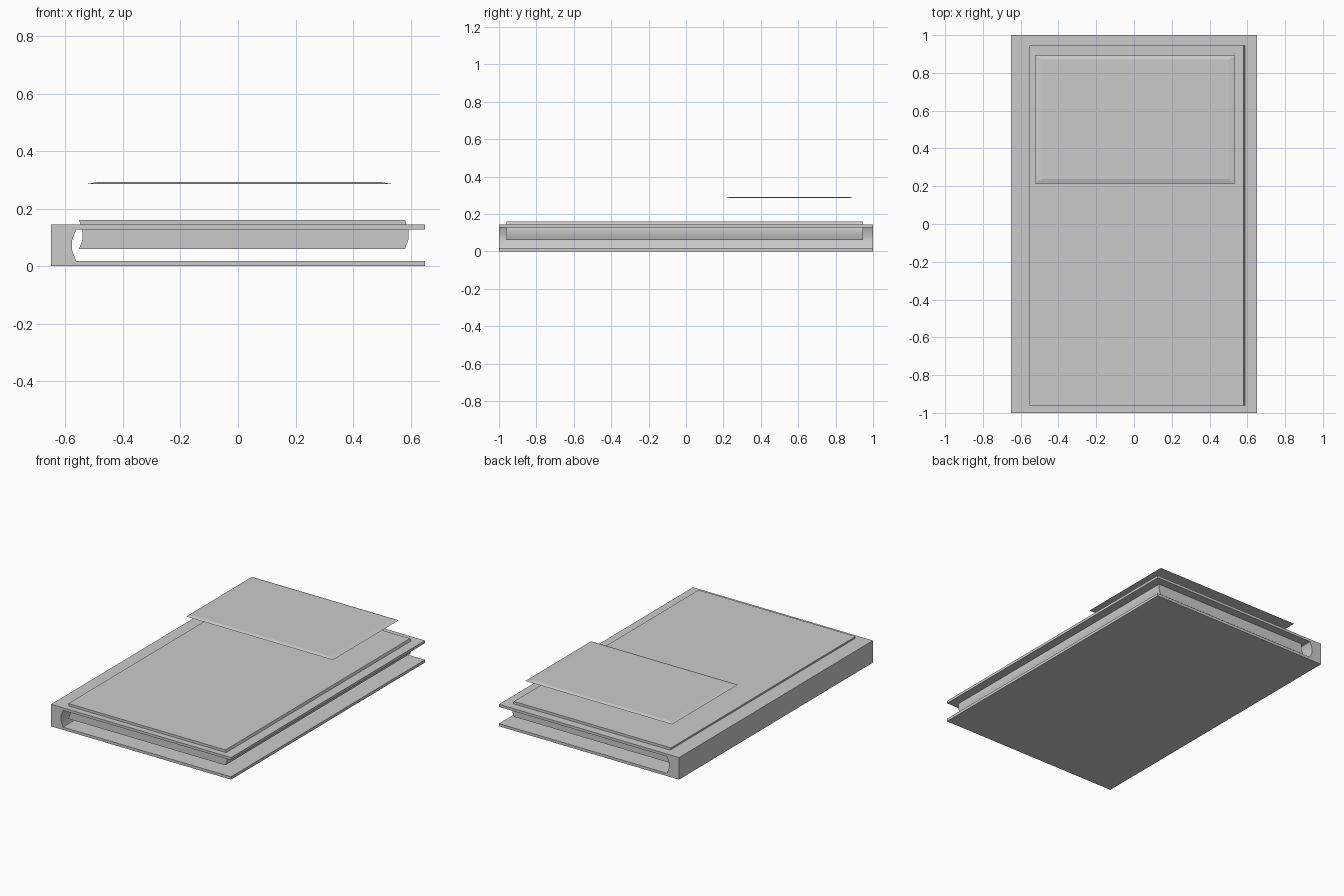
import bpy, bmesh, math

if "Cube" in bpy.data.objects:
    bpy.data.objects.remove(bpy.data.objects["Cube"])


def finish(name, bm, smooth=False):
    bmesh.ops.recalc_face_normals(bm, faces=bm.faces)
    mesh = bpy.data.meshes.new(name)
    bm.to_mesh(mesh)
    bm.free()
    ob = bpy.data.objects.new(name, mesh)
    bpy.context.collection.objects.link(ob)
    if smooth:
        bpy.ops.object.select_all(action='DESELECT')
        ob.select_set(True)
        bpy.context.view_layer.objects.active = ob
        bpy.ops.object.shade_smooth_by_angle(angle=math.radians(35))
    return ob


def extrude_profile(name, pts, y0, y1):
    """Closed (x, z) profile swept along y."""
    bm = bmesh.new()
    face = bm.faces.new([bm.verts.new((x, y0, z)) for x, z in pts])
    ext = bmesh.ops.extrude_face_region(bm, geom=[face])
    moved = [v for v in ext['geom'] if isinstance(v, bmesh.types.BMVert)]
    bmesh.ops.translate(bm, verts=moved, vec=(0, y1 - y0, 0))
    return finish(name, bm, True)


# Book cover: two boards joined by a spine with a hollow inner face
extrude_profile("book_cover", [
    (-0.65, 0), (0.65, 0), (0.65, 0.018), (-0.563, 0.018),
    (-0.577, 0.055), (-0.577, 0.09), (-0.563, 0.127),
    (0.65, 0.127), (0.65, 0.144), (-0.65, 0.144)], -1, 1)

# Page block: concave at the spine, bulging at the fore edge
extrude_profile("page_block", [
    (-0.553, 0.06), (0.581, 0.06), (0.593, 0.093), (0.593, 0.127),
    (0.581, 0.16), (-0.553, 0.16), (-0.540, 0.127), (-0.540, 0.093)],
    -0.96, 0.945)

# Thin label plate floating above, with sloping edges
bm = bmesh.new()
rings = []
for x0, x1, y0, y1, z in ((-0.525, 0.535, 0.215, 0.893, 0.286),
                          (-0.490, 0.500, 0.237, 0.871, 0.292)):
    rings.append([bm.verts.new((x, y, z)) for x, y in
                  ((x0, y0), (x1, y0), (x1, y1), (x0, y1))])
low, high = rings
bm.faces.new(low[::-1])
bm.faces.new(high)
for i in range(4):
    j = (i + 1) % 4
    bm.faces.new((low[i], low[j], high[j], high[i]))
finish("label_plate", bm)
